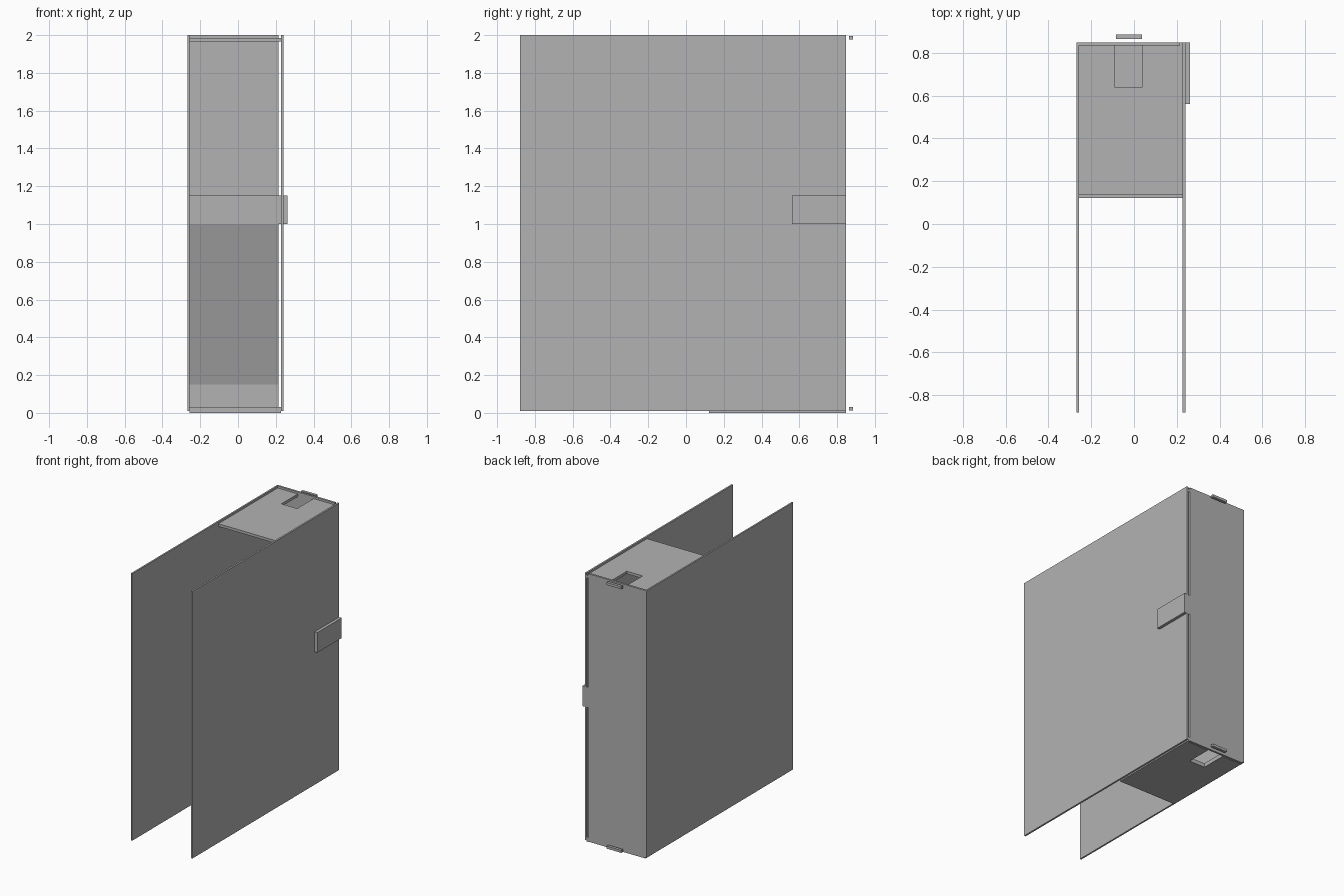
import bpy
import bmesh

cube = bpy.data.objects.get("Cube")
if cube:
    bpy.data.objects.remove(cube, do_unlink=True)

grey = bpy.data.materials.new("plain_grey")
grey.use_nodes = True
colour = (0.448, 0.448, 0.448, 1)
grey.diffuse_color = colour
grey.node_tree.nodes["Principled BSDF"].inputs["Base Color"].default_value = colour


def prism(name, profile, axis, low, high):
    """Extrude a flat outline along x or z between two positions."""
    bm = bmesh.new()
    place = {"x": lambda p: (low, p[0], p[1]), "z": lambda p: (p[0], p[1], low)}[axis]
    face = bm.faces.new([bm.verts.new(place(p)) for p in profile])
    made = bmesh.ops.extrude_face_region(bm, geom=[face])
    step = (high - low, 0, 0) if axis == "x" else (0, 0, high - low)
    moved = [v for v in made["geom"] if isinstance(v, bmesh.types.BMVert)]
    bmesh.ops.translate(bm, verts=moved, vec=step)
    bmesh.ops.recalc_face_normals(bm, faces=bm.faces)
    mesh = bpy.data.meshes.new(name)
    bm.to_mesh(mesh)
    bm.free()
    mesh.materials.append(grey)
    obj = bpy.data.objects.new(name, mesh)
    bpy.context.collection.objects.link(obj)
    return obj


def box(name, x, y, z):
    outline = [(x[0], y[0]), (x[1], y[0]), (x[1], y[1]), (x[0], y[1])]
    return prism(name, outline, "z", *z)


# Main dimensions of the shell
LEFT, RIGHT = (0.227, 0.24), (-0.268, -0.256)
FRONT, BACK_IN, BACK = -0.88, 0.833, 0.848
SLOT = 0.214

# Large side panels and the back panel, which leaves a slot on one side
box("left_panel", LEFT, (FRONT, BACK), (0.01, 2))
box("right_panel", RIGHT, (FRONT, BACK), (0.01, 2))
box("back_panel", (RIGHT[1], SLOT), (BACK_IN, BACK), (0.003, 2))


# End plates with a notch against the back and an ear that closes the slot
def end_plate(name, front, z):
    a, b = RIGHT[1], LEFT[0]
    prism(name, [(a, front), (b, front), (b, BACK), (SLOT, BACK), (SLOT, BACK_IN),
                 (0.04, BACK_IN), (0.04, 0.64), (-0.09, 0.64), (-0.09, BACK_IN),
                 (a, BACK_IN)], "z", *z)


end_plate("top_plate", 0.135, (1.965, 1.985))
end_plate("bottom_plate", 0.122, (0, 0.03))

# Cross shelf whose end passes through the left panel as a side tab
box("cross_shelf", (RIGHT[1], LEFT[0]), (0.56, BACK_IN), (1, 1.15))
box("side_tab", (SLOT, 0.262), (0.56, BACK - 0.001), (1, 1.15))

# Sloping brace under the shelf
prism("sloping_brace", [(0.56, 1), (BACK_IN, 1), (BACK_IN, 0.15)], "x", RIGHT[1], SLOT)

# Small bars behind the back panel
for name, z in (("upper_bar", 1.977), ("lower_bar", 0.012)):
    box(name, (-0.085, 0.038), (0.863, 0.884), (z, z + 0.019))
